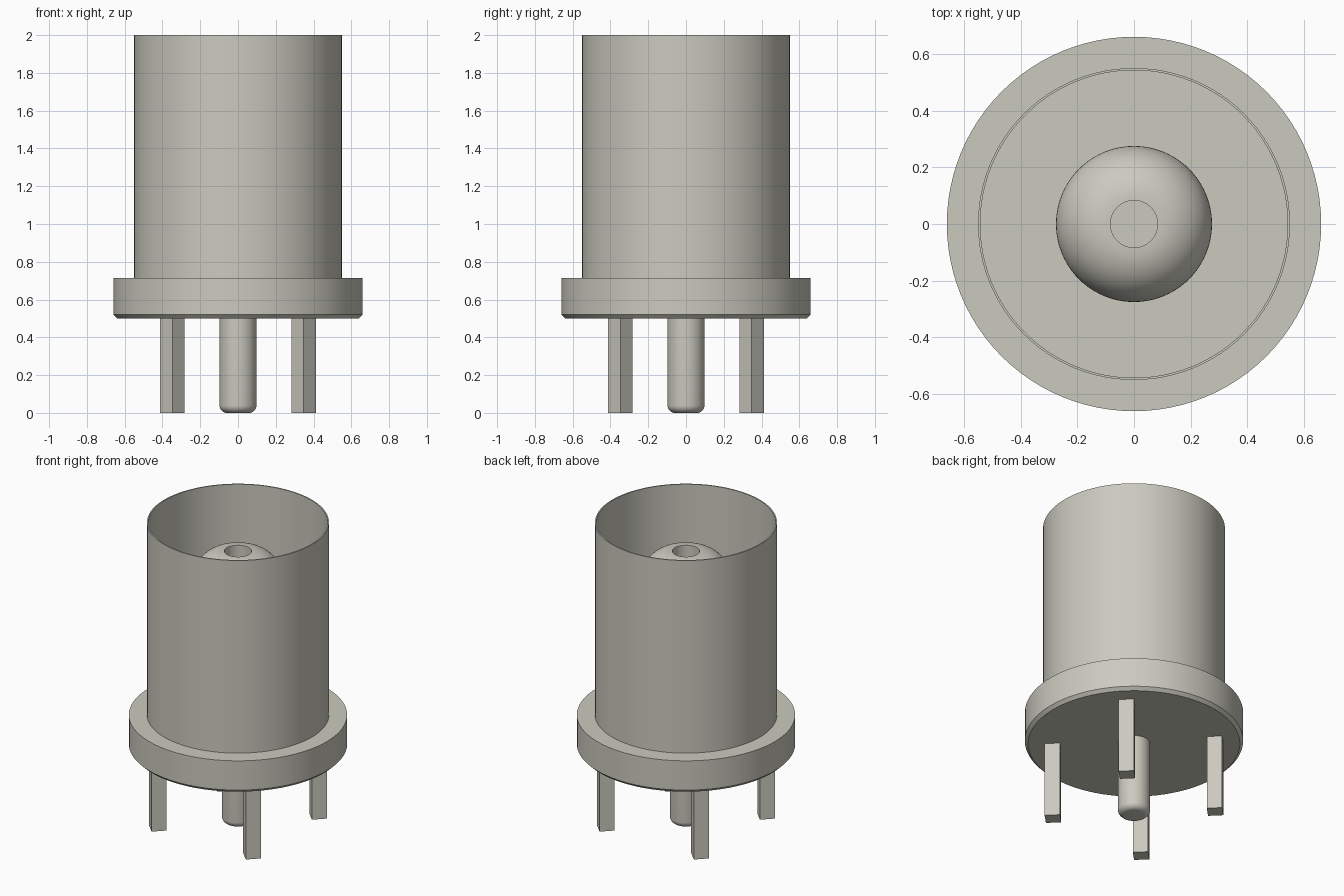
import bpy
import math

cube = bpy.data.objects.get("Cube")
if cube:
    bpy.data.objects.remove(cube, do_unlink=True)

metal = bpy.data.materials.new("nickel_grey")
metal.use_nodes = True
colour = (0.60, 0.59, 0.52, 1)
metal.diffuse_color = colour
metal.node_tree.nodes["Principled BSDF"].inputs["Base Color"].default_value = colour


def arc(cr, cz, radius, start, end, steps):
    """Profile points (r, z) on an arc, angles in degrees."""
    angles = [math.radians(start + (end - start) * i / steps) for i in range(steps + 1)]
    return [(cr + radius * math.cos(a), cz + radius * math.sin(a)) for a in angles]


def lathe(name, profile, sides=96):
    """Revolve a profile, listed from bottom to top on its outside, about z."""
    verts, rings = [], []
    for r, z in profile:
        count = 1 if r < 1e-5 else sides
        rings.append([len(verts) + i for i in range(count)])
        verts += [(r * math.cos(math.tau * i / sides), r * math.sin(math.tau * i / sides), z)
                  for i in range(count)]
    faces = []
    for low, high in zip(rings, rings[1:]):
        for i in range(sides):
            j = (i + 1) % sides
            if len(low) == 1:
                faces.append((low[0], high[j], high[i]))
            elif len(high) == 1:
                faces.append((low[i], low[j], high[0]))
            else:
                faces.append((low[i], low[j], high[j], high[i]))
    mesh = bpy.data.meshes.new(name)
    mesh.from_pydata(verts, [], faces)
    mesh.materials.append(metal)
    obj = bpy.data.objects.new(name, mesh)
    bpy.context.collection.objects.link(obj)
    bpy.ops.object.select_all(action="DESELECT")
    obj.select_set(True)
    bpy.context.view_layer.objects.active = obj
    bpy.ops.object.shade_smooth_by_angle(angle=math.radians(30))
    return obj


BASE, FLANGE_TOP, TOP = 0.5, 0.715, 2.0

# Chamfered flange and thin-walled open barrel
lathe("flange_and_barrel", [
    (0, BASE), (0.64, BASE), (0.66, BASE + 0.02), (0.66, FLANGE_TOP),
    (0.55, FLANGE_TOP), (0.55, TOP), (0.542, TOP), (0.542, FLANGE_TOP), (0, FLANGE_TOP)])

# Round-topped socket with a central bore
dome = arc(0.083, 1.615, 0.192, 0, 90, 16)
lathe("centre_socket", [(0.275, FLANGE_TOP)] + dome + [(0.083, 1.1), (0, 1.1)])

# Centre pin with a rounded tip
tip = arc(0.058, 0.04, 0.04, -90, 0, 8)
lathe("centre_pin", [(0, 0)] + tip + [(0.098, BASE)], 48)

# Four square legs set on the diagonals
for side, x in (("left", 0.348), ("right", -0.348)):
    for end, y in (("front", -0.348), ("back", 0.348)):
        bpy.ops.mesh.primitive_cube_add(size=1, location=(x, y, BASE / 2),
                                        rotation=(0, 0, math.radians(45)))
        leg = bpy.context.object
        leg.name = f"{end}_{side}_leg"
        leg.scale = (0.093, 0.093, BASE)
        leg.data.materials.append(metal)
